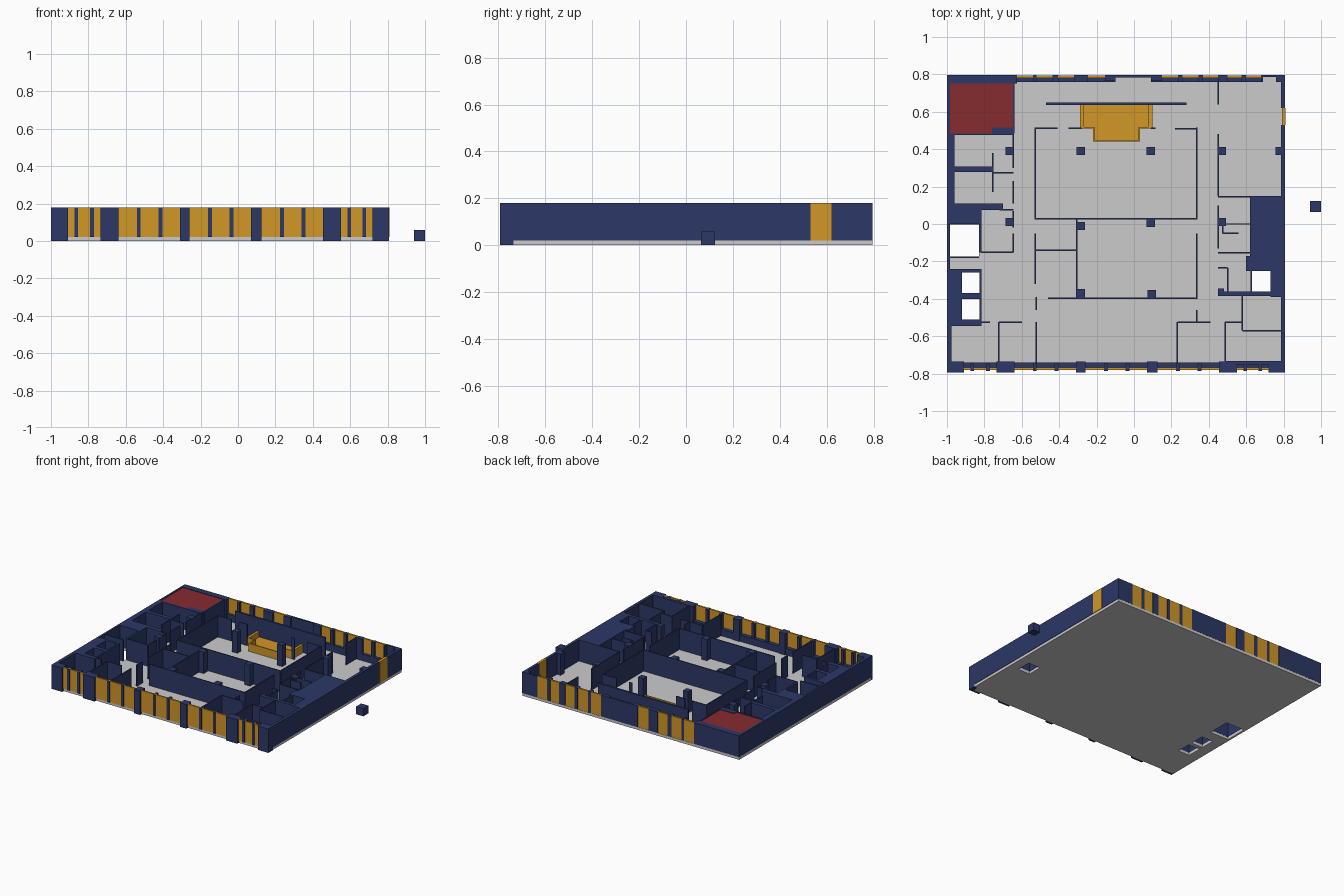
import bpy, bmesh

BASE, TOP, THIN = 0.02, 0.18, 0.008


def material(name, rgb):
    m = bpy.data.materials.new(name)
    m.diffuse_color = (*rgb, 1)
    return m


NAVY = material("navy", (0.025, 0.04, 0.135))
AMBER = material("amber", (0.65, 0.31, 0.02))
RED = material("red", (0.24, 0.025, 0.03))


def finish(name, bm, mat):
    mesh = bpy.data.meshes.new(name)
    bmesh.ops.recalc_face_normals(bm, faces=bm.faces)
    bm.to_mesh(mesh)
    bm.free()
    ob = bpy.data.objects.new(name, mesh)
    bpy.context.collection.objects.link(ob)
    if mat:
        mesh.materials.append(mat)
    return ob


def boxes(name, rects, mat=NAVY, z0=BASE, z1=TOP):
    """One object of boxes, each footprint given as x0, x1, y0, y1."""
    bm = bmesh.new()
    for x0, x1, y0, y1 in rects:
        for v in bmesh.ops.create_cube(bm, size=1)["verts"]:
            v.co = (x1 if v.co.x > 0 else x0, y1 if v.co.y > 0 else y0,
                    z1 if v.co.z > 0 else z0)
    return finish(name, bm, mat)


def partitions(name, along_y=(), along_x=()):
    """Thin walls: along_y holds (x, y0, y1), along_x holds (y, x0, x1)."""
    h = THIN / 2
    boxes(name, [(x - h, x + h, a, b) for x, a, b in along_y] +
          [(a, b, y - h, y + h) for y, a, b in along_x])


# Floor slab with four shaft openings, made from a grid of cells
holes = [(-0.985, -0.83, -0.175, -0.005), (-0.92, -0.825, -0.37, -0.26),
         (-0.92, -0.825, -0.51, -0.40), (0.63, 0.73, -0.36, -0.25)]
xs = sorted({-1, 0.805} | {v for h in holes for v in h[:2]})
ys = sorted({-0.775, 0.795} | {v for h in holes for v in h[2:]})
bm = bmesh.new()
grid = {(x, y): bm.verts.new((x, y, 0)) for x in xs for y in ys}
for xa, xb in zip(xs, xs[1:]):
    for ya, yb in zip(ys, ys[1:]):
        cx, cy = (xa + xb) / 2, (ya + yb) / 2
        if not any(h[0] < cx < h[1] and h[2] < cy < h[3] for h in holes):
            bm.faces.new([grid[p] for p in ((xa, ya), (xb, ya), (xb, yb), (xa, yb))])
ext = bmesh.ops.extrude_face_region(bm, geom=bm.faces[:], use_keep_orig=True)
for v in ext["geom"]:
    if isinstance(v, bmesh.types.BMVert):
        v.co.z = BASE
finish("floor_slab", bm, None)

# Front facade: pilasters to the ground, mullions and glazing between them
pil = [(-1, -0.91), (-0.735, -0.64), (-0.31, -0.26), (0.07, 0.125),
       (0.455, 0.55), (0.72, 0.808)]
boxes("front_pilasters", [(a, b, -0.793, -0.735) for a, b in pil], z0=0)
mull = [-0.865, -0.78, -0.53, -0.415, -0.15, -0.035, 0.235, 0.35, 0.595, 0.675]
boxes("front_mullions", [(m - 0.01, m + 0.01, -0.785, -0.745) for m in mull])
boxes("front_windows", [(a[1], b[0], -0.78, -0.768) for a, b in zip(pil, pil[1:])], AMBER)
boxes("front_sill", [(-0.98, 0.79, -0.768, -0.74)], z1=0.07)

# Back facade: piers fill the gaps between windows
bwin = [(-0.625, -0.54), (-0.52, -0.435), (-0.405, -0.32), (-0.245, -0.155),
        (0.15, 0.235), (0.26, 0.345), (0.37, 0.45), (0.50, 0.575), (0.60, 0.68)]
boxes("back_windows", [(a, b, 0.78, 0.793) for a, b in bwin], AMBER)
boxes("back_sill", [(-0.63, -0.1, 0.76, 0.78), (0.09, 0.69, 0.76, 0.78)], z1=0.07)
piers = [(a[1], b[0]) for a, b in zip(bwin, bwin[1:]) if b[0] - a[1] < 0.2]
boxes("back_piers", [(a, b, 0.76, 0.796) for a, b in piers] + [
    (-1, -0.625, 0.75, 0.796), (-0.155, -0.1, 0.765, 0.796),
    (-0.1, 0.09, 0.782, 0.796), (0.09, 0.15, 0.765, 0.796),
    (0.68, 0.69, 0.76, 0.796), (0.69, 0.76, 0.785, 0.796), (0.76, 0.808, 0.76, 0.796)])

# Side outer walls
boxes("left_wall", [(-1, -0.985, -0.75, 0.77)])
boxes("right_wall", [(0.787, 0.808, -0.75, 0.53), (0.787, 0.808, 0.62, 0.77)])
boxes("right_window", [(0.79, 0.81, 0.53, 0.62)], AMBER)

# Solid service cores on both sides
boxes("left_core", [
    (-1, -0.645, 0.475, 0.485), (-0.76, -0.64, 0.485, 0.515), (-1, -0.96, 0.11, 0.48),
    (-0.96, -0.76, 0.277, 0.308), (-1, -0.815, 0, 0.11), (-0.83, -0.70, 0.075, 0.11),
    (-0.83, -0.815, -0.15, 0.08), (-1, -0.815, -0.26, -0.24), (-1, -0.92, -0.54, -0.25),
    (-0.93, -0.815, -0.40, -0.37), (-1, -0.815, -0.545, -0.51),
    (-0.827, -0.815, -0.53, -0.25), (-1, -0.975, -0.75, -0.54)])
boxes("right_core", [
    (0.62, 0.80, -0.25, 0.145), (0.73, 0.80, -0.39, -0.25), (0.45, 0.74, -0.385, -0.36),
    (0.60, 0.63, -0.25, -0.17), (0.622, 0.632, -0.37, -0.25), (0.45, 0.48, -0.36, -0.345)])

# Closed room with a red top
boxes("red_room", [(-0.985, -0.645, 0.485, 0.75)], RED, z1=0.176)

# Left rooms
partitions("left_partitions",
           [(-0.642, 0.51, 0.76), (-0.645, 0.30, 0.48), (-0.645, 0.11, 0.23),
            (-0.755, 0.17, 0.38), (-0.645, -0.15, -0.05), (-0.645, -0.02, 0.07),
            (-0.722, -0.745, -0.525), (-0.522, -0.745, -0.525), (-0.522, -0.46, -0.39)],
           [(0.275, -0.755, -0.645), (0.075, -0.72, -0.645), (-0.15, -0.82, -0.645),
            (-0.178, -0.985, -0.83), (-0.525, -0.82, -0.77), (-0.525, -0.722, -0.60)])

# Central halls
partitions("hall_partitions",
           [(-0.527, 0.025, 0.515), (0.335, 0.025, 0.515), (-0.527, -0.32, -0.05),
            (-0.307, -0.40, 0.025), (0.335, -0.40, -0.05), (0.335, -0.525, -0.46)],
           [(0.512, -0.527, -0.41), (0.512, -0.35, -0.28), (0.512, 0.09, 0.115),
            (0.51, 0.22, 0.335), (0.027, -0.527, 0.335), (-0.14, -0.527, -0.307),
            (-0.398, -0.46, 0.335)])
boxes("stage_screen", [(-0.47, 0.28, 0.635, 0.65)])

# Right rooms
partitions("right_partitions",
           [(0.45, 0.64, 0.76), (0.45, 0.15, 0.48), (0.45, -0.13, 0.10),
            (0.50, -0.36, -0.235), (0.475, -0.05, 0.0), (0.232, -0.745, -0.525),
            (0.487, -0.745, -0.525), (0.58, -0.57, -0.385)],
           [(0.147, 0.45, 0.79), (0.0, 0.47, 0.62), (-0.05, 0.475, 0.56),
            (-0.153, 0.45, 0.62), (-0.235, 0.45, 0.50), (-0.525, 0.232, 0.41),
            (-0.525, 0.487, 0.58), (-0.57, 0.58, 0.79)])
boxes("right_front_wall", [(0.487, 0.79, -0.75, -0.732)])

# Structural columns
cols = [(x, 0.39) for x in (-0.665, -0.285, 0.09, 0.47, 0.778)]
cols += [(-0.665, 0.01), (-0.285, -0.01), (0.09, 0.005), (0.47, 0.01),
         (-0.283, -0.37), (0.095, -0.375)]
boxes("columns", [(x - 0.022, x + 0.022, y - 0.022, y + 0.022) for x, y in cols])

# Amber stage: low platform with a stepped parapet around it
boxes("stage_platform", [(-0.28, 0.09, 0.515, 0.635), (-0.215, 0.03, 0.445, 0.515)],
      AMBER, z1=0.04)
boxes("stage_parapet", [
    (-0.288, -0.268, 0.51, 0.635), (0.078, 0.098, 0.51, 0.635),
    (-0.288, -0.215, 0.51, 0.518), (0.03, 0.098, 0.51, 0.518),
    (-0.22, -0.212, 0.44, 0.518), (0.025, 0.033, 0.44, 0.518),
    (-0.22, 0.033, 0.44, 0.448)], AMBER, z1=0.08)

# Detached block on the right
boxes("outside_block", [(0.94, 1.0, 0.063, 0.123)], z0=0, z1=0.058)
